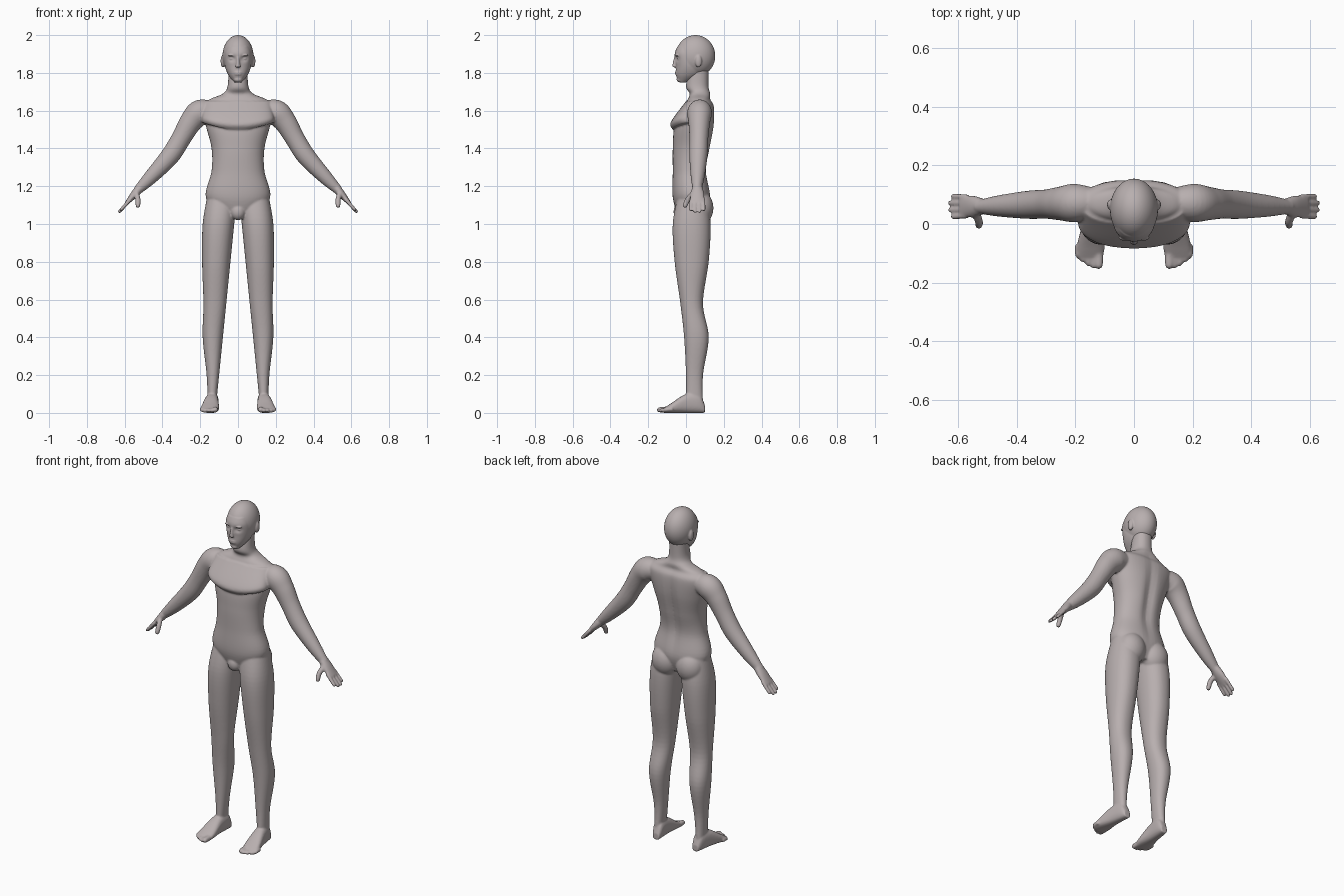
import bpy
import bmesh
import math
from mathutils import Vector, Matrix

cube = bpy.data.objects.get("Cube")
if cube:
    bpy.data.objects.remove(cube)

skin = bpy.data.materials.new("warm_grey_skin")
skin.use_nodes = True
skin.diffuse_color = (0.48, 0.43, 0.43, 1)
skin.node_tree.nodes["Principled BSDF"].inputs["Base Color"].default_value = skin.diffuse_color

X_AXIS, Y_AXIS, Z_AXIS = Vector((1, 0, 0)), Vector((0, 1, 0)), Vector((0, 0, 1))


def spline(rows, steps):
    """Smooth rows of numbers with a curve passing through each row."""
    padded = [rows[0]] + list(rows) + [rows[-1]]
    for i in range(len(rows) - 1):
        for k in range(steps):
            t = k / steps
            yield [q + (r - p) * t / 2 + (p - 2.5 * q + 2 * r - s / 2) * t ** 2
                   + (3 * q - p - 3 * r + s) / 2 * t ** 3
                   for p, q, r, s in zip(*padded[i:i + 4])]
    yield rows[-1]


def tube(bm, rows, side=1, across=Y_AXIS, axis=None, power=2, count=32):
    """Loft closed rings; each row is centre x, y, z and two half widths."""
    rows = list(spline(rows, steps=7))
    centres = [Vector(row[:3]) for row in rows]
    last = len(rows) - 1
    rings = []
    for i, row in enumerate(rows):
        along = axis or (centres[min(i + 1, last)] - centres[max(i - 1, 0)]).normalized()
        v = (across - along * across.dot(along)).normalized()
        u = v.cross(along)
        ring = []
        for k in range(count):
            angle = math.tau * k / count
            c, s = math.cos(angle), math.sin(angle)
            c = math.copysign(abs(c) ** (2 / power), c)
            s = math.copysign(abs(s) ** (2 / power), s)
            point = centres[i] + u * c * row[3] + v * s * row[4]
            ring.append(bm.verts.new((point.x * side, point.y, point.z)))
        rings.append(ring)
    for lower, upper in zip(rings, rings[1:]):
        for k in range(count):
            n = (k + 1) % count
            bm.faces.new((lower[k], lower[n], upper[n], upper[k]))
    bm.faces.new(rings[0])
    bm.faces.new(rings[-1])
    return [vert for ring in rings for vert in ring]


def stack(bm, rows, side=1, power=2.2):
    """Loft level rings; each row is height, inner x, outer x, front y, back y."""
    rings = [((inner + outer) / 2, (front + back) / 2, z, (outer - inner) / 2, (back - front) / 2)
             for z, inner, outer, front, back in rows]
    return tube(bm, rings, side, axis=Z_AXIS, power=power, count=56)


def trunk(bm, rows):
    """Loft level rings that are the same on both sides."""
    return stack(bm, [(z, -width, width, front, back) for z, width, front, back in rows])


def digit(bm, points, radius, side, across=Y_AXIS):
    """Rounded finger or toe along a few points."""
    *start, end = [Vector(point) for point in points]
    back = (start[-1] - end).normalized() * radius
    rows = [(*point, radius, radius) for point in start]
    for inset, taper in ((1, 0.9), (0.3, 0.6), (0, 0.1)):
        rows.append((*(end + back * inset), radius * taper, radius * taper))
    tube(bm, rows, side, across, count=14)


def ball(bm, centre, radii, side=1):
    x, y, z = centre
    matrix = Matrix.Translation((x * side, y, z)) @ Matrix.Diagonal((*radii, 1))
    bmesh.ops.create_uvsphere(bm, u_segments=48, v_segments=32, radius=1, matrix=matrix)


def bump(value, width):
    return math.exp(-(value / width) ** 2)


def finish(name, bm, voxel, rounds):
    """Fuse overlapping forms into one smooth skin."""
    bmesh.ops.recalc_face_normals(bm, faces=bm.faces)
    mesh = bpy.data.meshes.new(name)
    bm.to_mesh(mesh)
    bm.free()
    mesh.materials.append(skin)
    obj = bpy.data.objects.new(name, mesh)
    bpy.context.collection.objects.link(obj)
    fuse = obj.modifiers.new("fuse", 'REMESH')
    fuse.mode = 'VOXEL'
    fuse.voxel_size = voxel
    fuse.use_smooth_shade = True
    soften = obj.modifiers.new("soften", 'SMOOTH')
    soften.factor = 0.5
    soften.iterations = rounds


body = bmesh.new()

# Torso and neck, with a groove along the spine
torso = trunk(body, [
    (1.04, 0.08, -0.04, 0.1), (1.14, 0.17, -0.07, 0.13), (1.28, 0.14, -0.07, 0.11),
    (1.4, 0.14, -0.07, 0.13), (1.52, 0.17, -0.06, 0.15), (1.62, 0.19, -0.01, 0.15),
    (1.66, 0.15, 0.01, 0.13), (1.69, 0.08, 0.02, 0.13), (1.73, 0.055, 0, 0.12),
    (1.83, 0.05, 0.02, 0.12)])
for vert in torso:
    if vert.co.y > 0.06:
        vert.co.y -= 0.016 * bump(vert.co.x, 0.03) * bump(vert.co.z - 1.4, 0.2)

# Chest plate with a lower edge that rises towards the armpits
chest_top = 1.65
chest = trunk(body, [(1.5, 0.19, -0.07, 0.1), (1.54, 0.19, -0.08, 0.1), (chest_top, 0.17, 0, 0.1)])
for vert in chest:
    vert.co.z += 7 * vert.co.x ** 2 * (chest_top - vert.co.z)
ball(body, (0, -0.03, 1.065), (0.04, 0.036, 0.045))

for side in (1, -1):
    # Buttocks, and legs whose inner edges slope apart downwards
    ball(body, (0.08, 0.075, 1.085), (0.08, 0.07, 0.09), side)
    leg = [(1.16, 0.16, -0.04, 0.11), (1, 0.187, -0.07, 0.13), (0.8, 0.19, -0.06, 0.12),
           (0.58, 0.183, -0.03, 0.09), (0.4, 0.187, -0.01, 0.12), (0.2, 0.166, 0, 0.09),
           (0.04, 0.16, 0, 0.09)]
    stack(body, [(z, 0.12 - z / 10, outer, front, back) for z, outer, front, back in leg], side)

    # Foot from heel to ball: position along y, half width, height
    foot = [(0.1, 0.02, 0.04), (0.07, 0.03, 0.1), (0, 0.037, 0.1), (-0.08, 0.048, 0.05),
            (-0.12, 0.042, 0.024)]
    tube(body, [(0.14 - y / 10, y, height / 2, height / 2, width) for y, width, height in foot],
         side, across=X_AXIS, axis=-Y_AXIS, power=2.5)

    # Toes, shortening outwards from the big toe
    for i in range(5):
        size = 0.011 if i else 0.016
        x = 0.12 + 0.018 * i
        tip = -0.155 + 0.0025 * i * i
        digit(body, [(x, -0.07, 0.02), (x, -0.1, 0.018), (x, tip, size)], size, side, X_AXIS)

    # Arm from shoulder to wrist: x, z and radius
    arm = [(0.13, 1.6, 0.05), (0.2, 1.59, 0.068), (0.25, 1.54, 0.06), (0.3, 1.455, 0.052),
           (0.36, 1.36, 0.05), (0.46, 1.25, 0.038), (0.53, 1.18, 0.024)]
    tube(body, [(x, 0.08 - x / 25, z, r, r * 0.96) for x, z, r in arm], side)

    # Palm: x, z, half thickness and half width
    palm = [(0.52, 1.19, 0.024, 0.028), (0.55, 1.155, 0.02, 0.037), (0.59, 1.11, 0.01, 0.039)]
    tube(body, [(x, 0.06, z, thick, width) for x, z, thick, width in palm], side)

    # Fingers fan out and are longest in the middle
    for i in range(4):
        fan = 0.024 * (i - 1.5)
        length = 1 - 0.07 * (i - 1.5) ** 2
        path = [(0.57 + 0.065 * t, 0.06 + fan * (0.9 + t / 10), 1.13 - 0.073 * t)
                for t in (0, length / 2, length)]
        digit(body, path, 0.0098, side)
    digit(body, [(0.54, 0.04, 1.165), (0.53, 0.01, 1.13), (0.53, -0.01, 1.085)], 0.014, side)

finish("body", body, voxel=0.0055, rounds=4)

# Head: cranium and jaw, hollowed at the eye sockets
head = bmesh.new()
ball(head, (0, 0.05, 1.89), (0.082, 0.105, 0.11))
trunk(head, [(1.75, 0.02, -0.038, 0), (1.79, 0.052, -0.053, 0.08), (1.84, 0.07, -0.054, 0.1),
             (1.9, 0.072, -0.06, 0.1), (1.94, 0.06, -0.045, 0.08)])
for vert in head.verts:
    x, y, z = vert.co
    if y < 0:
        vert.co.y += 0.014 * bump(abs(x) - 0.032, 0.017) * bump(z - 1.876, 0.014)

# Nose, lips and chin
tube(head, [(0, -0.054, 1.885, 0.007, 0.008), (0, -0.06, 1.855, 0.009, 0.01),
            (0, -0.062, 1.83, 0.014, 0.01)], axis=-Z_AXIS)
for z in (1.793, 1.803):
    ball(head, (0, -0.049, z), (0.022, 0.009, 0.0055))
ball(head, (0, -0.036, 1.765), (0.022, 0.014, 0.014))

# Eyes, brows and ears
for side in (1, -1):
    ball(head, (0.032, -0.035, 1.875), (0.015, 0.011, 0.008), side)
    ball(head, (0.032, -0.046, 1.893), (0.022, 0.011, 0.006), side)
    ball(head, (0.08, 0.066, 1.862), (0.012, 0.018, 0.033), side)

finish("head", head, voxel=0.004, rounds=3)
